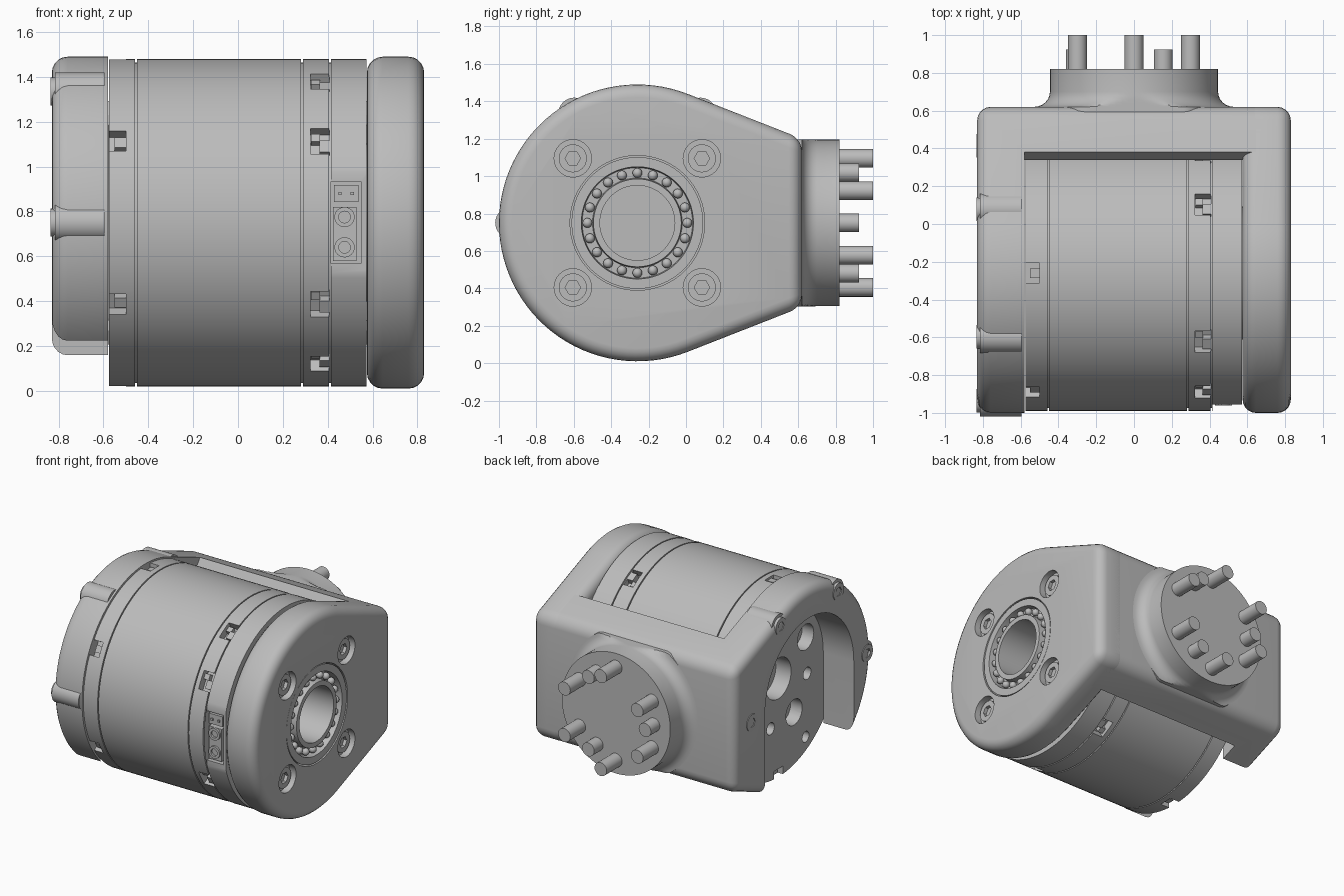
import bpy, bmesh
from math import pi, sin, cos, acos, atan2, hypot, radians
from mathutils import Matrix, Vector

cube = bpy.data.objects.get("Cube")
if cube:
    bpy.data.objects.remove(cube)

grey = bpy.data.materials.new("plain grey")
grey.use_nodes = True
grey.diffuse_color = (0.5, 0.5, 0.5, 1)
grey.node_tree.nodes["Principled BSDF"].inputs["Base Color"].default_value = (0.5, 0.5, 0.5, 1)

CY, CZ = -0.26, 0.75          # main axis of the drum
TURN = {"x": Matrix.Rotation(pi / 2, 4, "Y"), "y": Matrix.Rotation(-pi / 2, 4, "X")}
parts = []


def finish(name, bm):
    bmesh.ops.recalc_face_normals(bm, faces=bm.faces)
    me = bpy.data.meshes.new(name)
    bm.to_mesh(me)
    bm.free()
    me.materials.append(grey)
    ob = bpy.data.objects.new(name, me)
    bpy.context.collection.objects.link(ob)
    parts.append(ob)
    return ob


def add_cyl(bm, axis, start, r, length, n=32):
    shift = Matrix.Translation(start) @ TURN[axis] @ Matrix.Translation((0, 0, length / 2))
    return bmesh.ops.create_cone(bm, cap_ends=True, segments=n, radius1=r, radius2=r,
                                 depth=length, matrix=shift)["verts"]


def add_box(bm, centre, size, spin=0):
    # Box placed around the drum, turned about the drum axis by spin
    hub = Matrix.Translation((0, CY, CZ)) @ Matrix.Rotation(spin, 4, "X")
    m = hub @ Matrix.Translation(centre) @ Matrix.Diagonal((*size, 1))
    bmesh.ops.create_cube(bm, size=1, matrix=m)


def lathe(name, pts, axis, centre, closed=False, n=96):
    bm = bmesh.new()
    vs = [bm.verts.new((r, 0, a)) for a, r in pts]
    for a, b in zip(vs, vs[1:] + (vs[:1] if closed else [])):
        bm.edges.new((a, b))
    if not closed:
        vs = vs[:]
    bmesh.ops.spin(bm, geom=bm.verts[:] + bm.edges[:], cent=(0, 0, 0), axis=(0, 0, 1),
                   angle=2 * pi, steps=n)
    bmesh.ops.remove_doubles(bm, verts=bm.verts, dist=1e-5)
    bm.transform(Matrix.Translation(centre) @ TURN[axis])
    return finish(name, bm)


def prism(name, pts, x0, x1, bevel=0, keep=None):
    bm = bmesh.new()
    face = bm.faces.new([bm.verts.new((x0, y, z)) for y, z in pts])
    top = bmesh.ops.extrude_face_region(bm, geom=[face])["geom"]
    for v in top:
        if isinstance(v, bmesh.types.BMVert):
            v.co.x = x1
    bmesh.ops.recalc_face_normals(bm, faces=bm.faces)
    if bevel:
        edges = [e for e in bm.edges if e.calc_face_angle(0) > 0.5
                 and not (keep is not None and all(abs(v.co.x - keep) < 1e-4 for v in e.verts))]
        bmesh.ops.bevel(bm, geom=edges, offset=bevel, segments=5, profile=0.5,
                        affect="EDGES", clamp_overlap=False)
    return finish(name, bm)


def cut(ob, cutter):
    mod = ob.modifiers.new("cut", "BOOLEAN")
    mod.operation, mod.solver, mod.object = "DIFFERENCE", "EXACT", cutter
    dg = bpy.context.evaluated_depsgraph_get()
    me = bpy.data.meshes.new_from_object(ob.evaluated_get(dg))
    ob.modifiers.clear()
    ob.data = me
    parts.remove(cutter)
    bpy.data.objects.remove(cutter)


def cut_cyls(ob, holes):
    bm = bmesh.new()
    for start, r, length, n in holes:
        add_cyl(bm, "x", start, r, length, n)
    cut(ob, finish("cutter", bm))


def around(r, deg, x=0):
    return Vector((x, CY + r * cos(radians(deg)), CZ + r * sin(radians(deg))))


# Teardrop side profile: round front, straight flanks to the back wall
BACK, HALF, R = 0.62, 0.45, 0.74
tan = atan2(HALF, BACK - CY) + acos(R / hypot(BACK - CY, HALF))
arc = [tan + (2 * pi - 2 * tan) * i / 60 for i in range(61)]
outline = [(CY + R * cos(a), CZ + R * sin(a)) for a in arc]
outline += [(BACK, CZ - HALF), (BACK, CZ + HALF)]

# Bracket: back wall and the slotted arm on the right
bracket = prism("bracket", outline, -0.83, 0.7, 0.07, keep=0.7)
well = [(-1.2, -0.3), (0.42, -0.3), (0.42, 0.15), (0.34, 0.27),
        (0.34, 1.23), (0.42, 1.35), (0.42, 1.8), (-1.2, 1.8)]
cut(bracket, prism("cutter", well, -0.58, 1))
cut_cyls(bracket, [((-0.578, CY, CZ), 0.742, 1.5, 96)])
slot = [(CY + 0.52 * cos(pi * i / 32), CZ + 0.52 * sin(pi * i / 32)) for i in range(33)]
slot += [(CY - 0.52, -0.3), (CY + 0.52, -0.3)]
cut(bracket, prism("cutter", slot, -1, -0.4))

# Solid arm on the left with bearing bore and screw pockets
bolts = [around(0.345 * 2 ** 0.5, 45 + 90 * k) for k in range(4)]
arm = prism("bearing_arm", outline, 0.575, 0.83, 0.07)
cut_cyls(arm, [((0.4, CY, CZ), 0.36, 1, 64)]
         + [((0.78, p.y, p.z), 0.1, 0.2, 32) for p in bolts])


def screw(name, p, x, side, r):
    bm = bmesh.new()
    add_cyl(bm, "x", (x - 0.05, p.y, p.z), r, 0.1)
    ob = finish(name, bm)
    cut_cyls(ob, [((x + side * 0.055 - 0.03, p.y, p.z), r * 0.55, 0.06, 6)])


for p in bolts:
    screw("arm_screw", p, 0.755, 1, 0.075)
for k in range(4):
    p = around(0.675, 60 * k)
    bm = bmesh.new()
    add_cyl(bm, "x", (-0.815, p.y, p.z), 0.085, 0.22)
    finish("screw_boss", bm)
    screw("rim_screw", p, -0.785, -1, 0.062)

# Ball bearing
lathe("bearing_rings", [(0.826, 0.352), (0.826, 0.3), (0.775, 0.295), (0.775, 0.24),
                        (0.826, 0.235), (0.826, 0.2), (0.57, 0.2), (0.57, 0.352)],
      "x", (0, CY, CZ), closed=True, n=64)
bm = bmesh.new()
for k in range(20):
    bmesh.ops.create_uvsphere(bm, u_segments=12, v_segments=8, radius=0.026,
                              matrix=Matrix.Translation(around(0.267, 18 * k, 0.795)))
finish("bearing_balls", bm)

# Drum with seam grooves, hollow at both ends
rim = [(-0.45, 0), (-0.45, 0.15), (-0.575, 0.15), (-0.575, 0.73)]
for s in (-0.455, 0.285, 0.41):
    rim += [(s - 0.004, 0.73), (s - 0.004, 0.715), (s + 0.004, 0.715), (s + 0.004, 0.73)]
rim += [(0.572, 0.73), (0.572, 0.2), (0.3, 0.2), (0.3, 0)]
drum = lathe("drum", rim, "x", (0, CY, CZ), n=128)

# Openings in the two drum rings, each with a small clip inside
right_slots = [radians(30 + 60 * k) for k in range(6)]
left_slots = [radians(a) for a in (30, 60, 120, 150, 210, 240, 300, 330)]
bm = bmesh.new()
clips = bmesh.new()
for a in right_slots:
    add_box(bm, (-0.545, 0.73, 0), (0.09, 0.12, 0.105), a)
    add_box(clips, (-0.525, 0.685, 0), (0.05, 0.06, 0.05), a)
for a in left_slots:
    add_box(bm, (0.365, 0.73, 0), (0.085, 0.12, 0.13), a)
    add_box(clips, (0.385, 0.69, 0.02), (0.045, 0.05, 0.06), a)
    add_box(clips, (0.345, 0.68, -0.03), (0.04, 0.05, 0.04), a)
add_box(bm, (0.5, -0.795, 0), (0.17, 0.2, 0.6))
cut(drum, finish("cutter", bm))
finish("ring_clips", clips)

# Lightening holes in the right end of the drum
holes = []
for k in range(4):
    holes += [(around(0.37, 60 + 90 * k, -0.7), 0.095, 0.22, 24),
              (around(0.35, 105 + 90 * k, -0.7), 0.045, 0.2, 16),
              (around(0.35, 15 + 90 * k, -0.7), 0.035, 0.2, 16)]
holes += [(around(0.64, 60 * k, -0.7), 0.04, 0.2, 16) for k in range(6)]
cut_cyls(drum, holes)

# Connector pocket on the front, with a two-pin and a two-barrel socket
bm = bmesh.new()
add_box(bm, (0.482, -0.7, 0), (0.135, 0.12, 0.365))
cut(drum, finish("cutter", bm))
bm = bmesh.new()
add_box(bm, (0.482, -0.66, 0.13), (0.11, 0.06, 0.075))
add_box(bm, (0.475, -0.655, -0.05), (0.105, 0.06, 0.24))
for x in (0.455, 0.51):
    add_box(bm, (x, -0.69, 0.13), (0.015, 0.02, 0.015))
finish("connector_blocks", bm)
for z in (0.775, 0.64):
    lathe("connector_barrel", [(-0.96, 0.026), (-0.96, 0.045), (-0.9, 0.045), (-0.9, 0.026)],
          "y", (0.475, 0, z), closed=True, n=24)

# Output flange with a flared foot, trimmed level with the back wall
flare = [(0.70 - 0.08 * sin(pi / 2 * i / 6), 0.445 + 0.085 * (1 - cos(pi / 2 * i / 6)))
         for i in range(7)]
flange = lathe("flange", [(0.82, 0), (0.82, 0.445)] + flare + [(0.58, 0.53), (0.58, 0)],
               "y", (0, 0, CZ))
for v in flange.data.vertices:
    v.co.z = max(CZ - 0.447, min(CZ + 0.447, v.co.z))

# Dowel pins: six long, three short
bm = bmesh.new()
for k in range(6):
    a = radians(30 + 60 * k)
    add_cyl(bm, "y", (0.345 * cos(a), 0.8, CZ + 0.345 * sin(a)), 0.05, 0.2, 24)
for k in range(3):
    a = radians(60 + 120 * k)
    add_cyl(bm, "y", (0.31 * cos(a), 0.8, CZ + 0.31 * sin(a)), 0.05, 0.125, 24)
finish("dowel_pins", bm)

# Smooth curved faces, keep the edges sharp
bpy.ops.object.select_all(action="DESELECT")
for ob in parts:
    ob.select_set(True)
bpy.context.view_layer.objects.active = parts[0]
bpy.ops.object.shade_smooth_by_angle(angle=radians(30))
